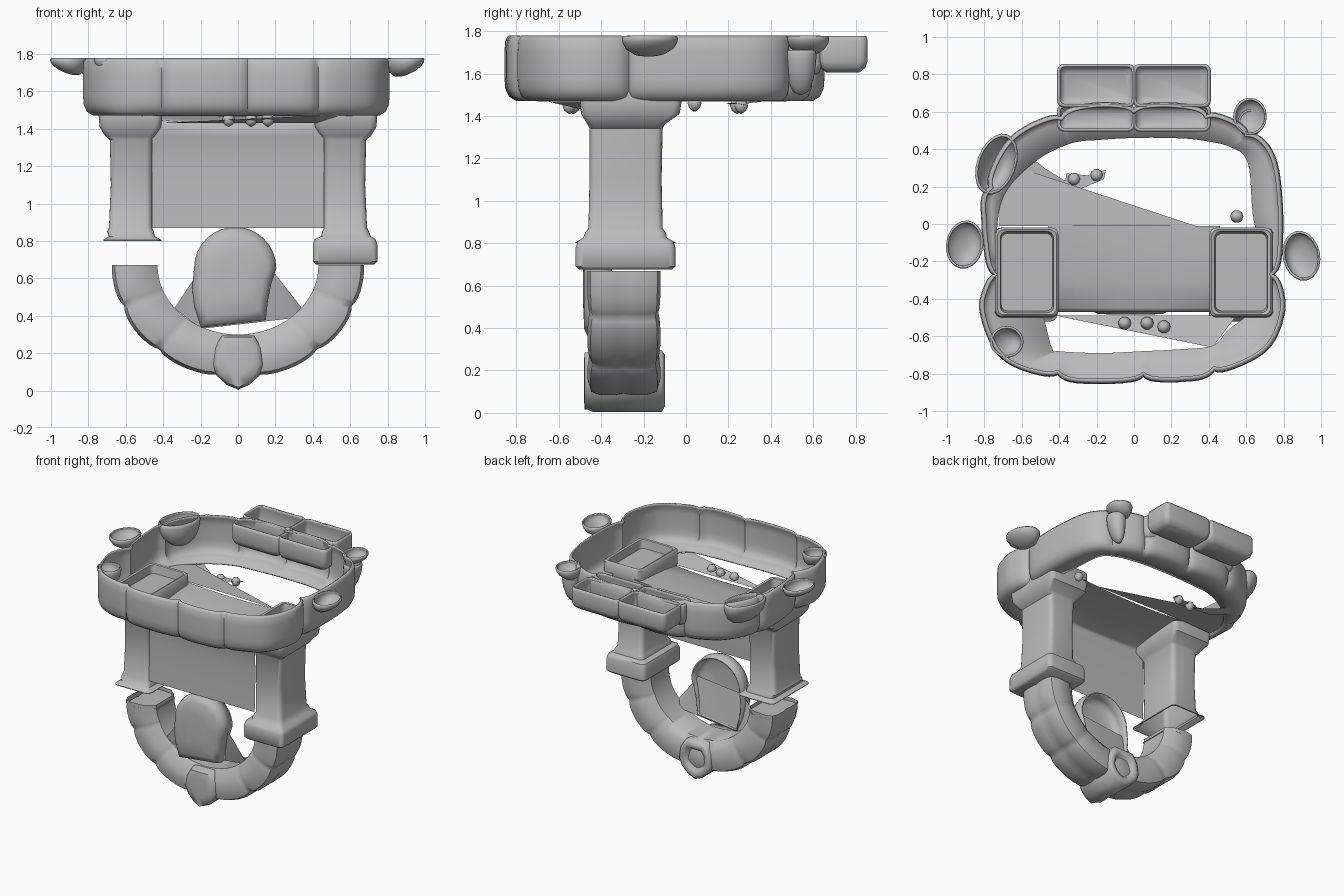
import bpy, bmesh, math
from mathutils import Vector

if "Cube" in bpy.data.objects:
    bpy.data.objects.remove(bpy.data.objects["Cube"])

stone = bpy.data.materials.new("grey stone")
stone.diffuse_color = (0.5, 0.5, 0.5, 1)
stone.use_nodes = True
stone.node_tree.nodes["Principled BSDF"].inputs["Base Color"].default_value = stone.diffuse_color


def make(name, verts, faces, thick=0.0, angle=40):
    me = bpy.data.meshes.new(name)
    me.from_pydata([tuple(v) for v in verts], [], faces)
    bm = bmesh.new()
    bm.from_mesh(me)
    bmesh.ops.recalc_face_normals(bm, faces=bm.faces)
    bm.to_mesh(me)
    bm.free()
    ob = bpy.data.objects.new(name, me)
    bpy.context.collection.objects.link(ob)
    me.materials.append(stone)
    if thick:
        m = ob.modifiers.new("Thickness", 'SOLIDIFY')
        m.thickness = thick
        m.offset = 0
    bpy.ops.object.select_all(action='DESELECT')
    ob.select_set(True)
    bpy.context.view_layer.objects.active = ob
    bpy.ops.object.shade_smooth_by_angle(angle=math.radians(angle))
    return ob


def loft(name, rings, loop=False, around=True, cap0=False, cap1=False, thick=0.0, angle=40):
    n, k = len(rings[0]), len(rings)
    verts = [v for r in rings for v in r]
    faces = []
    for i in range(k if loop else k - 1):
        for j in range(n if around else n - 1):
            a, b, i2 = j, (j + 1) % n, (i + 1) % k
            faces.append((i * n + a, i * n + b, i2 * n + b, i2 * n + a))
    if cap0:
        faces.append(tuple(range(n)))
    if cap1:
        faces.append(tuple(range((k - 1) * n, k * n)))
    return make(name, verts, faces, thick, angle)


def round_rect(x0, x1, y0, y1, z, r):
    pts = []
    for cx, cy, a0 in ((x1 - r, y1 - r, 0), (x0 + r, y1 - r, 90), (x0 + r, y0 + r, 180), (x1 - r, y0 + r, 270)):
        for s in range(5):
            a = math.radians(a0 + s * 22.5)
            pts.append((cx + r * math.cos(a), cy + r * math.sin(a), z))
    return pts


def catmull(a, b, c, d, t):
    return 0.5 * (2 * b + (c - a) * t + (2 * a - 5 * b + 4 * c - d) * t * t + (3 * b - a - 3 * c + d) * t ** 3)


# Upper rim: outer x, y, floor edge x, y, joint flag
nodes = [(-.41, -.83, -.40, -.68, 1), (-.18, -.85, -.18, -.69, 0), (.05, -.84, .05, -.68, 1), (.24, -.84, .24, -.67, 0),
         (.43, -.81, .42, -.65, 1), (.70, -.68, .50, -.57, 0), (.80, -.48, .64, -.45, 0), (.79, -.27, .72, -.27, 1.6),
         (.79, .10, .64, .02, 0), (.75, .36, .61, .32, 0), (.63, .50, .52, .41, 1), (.40, .61, .34, .45, 1),
         (.20, .645, .18, .46, 0), (0, .64, 0, .46, 1), (-.20, .645, -.18, .45, 0), (-.40, .60, -.34, .43, 1),
         (-.66, .46, -.52, .34, 0), (-.80, .20, -.68, .18, 1), (-.81, 0, -.73, 0, 0), (-.79, -.27, -.72, -.27, 1.4),
         (-.82, -.47, -.52, -.42, 0), (-.70, -.72, -.44, -.66, 0)]
N, S = len(nodes), 12
rings = []
for i in range(N):
    q = [nodes[(i + k) % N] for k in (-1, 0, 1, 2)]
    P = [Vector(p[:2]) for p in q]
    Q = [Vector(p[2:4]) for p in q]
    for s in range(S):
        t = s / S
        o, inn = catmull(*P, t), catmull(*Q, t)
        g = .028 * max(q[1][4] * math.exp(-t / .13), q[2][4] * math.exp(-(1 - t) / .13))
        d = (inn - o).normalized()
        ring = []
        for off, z in ((.018, 1.775), (.004, 1.755), (0, 1.70), (0, 1.58), (.004, 1.53), (.02, 1.495), (.05, 1.477)):
            p = o + d * (off + g)
            ring.append((p.x, p.y, z))
        ring.append((inn.x, inn.y, 1.475))
        rings.append(ring)
loft("upper_rim", rings, loop=True, around=False, thick=.012, angle=60)


# Open trays behind the rim
def tray(name, x0, x1, y0, y1, zb, zt):
    r = [round_rect(x0 + i, x1 - i, y0 + i, y1 - i, z, .03)
         for i, z in ((.006, zt), (0, zt - .02), (0, zb + .05), (.01, zb + .02), (.035, zb))]
    loft(name, r, cap1=True, thick=.012, angle=60)


for x0, x1 in ((-.405, 0), (0, .405)):
    tray("back_tray", x0, x1, .63, .85, 1.61, 1.775)
    tray("inner_tray", x0, x1, .50, .635, 1.59, 1.76)


# Columns with recessed tops
def column(name, sign, levels):
    rs = []
    for z, a, b, y0, y1 in levels:
        x0, x1 = sorted((sign * a, sign * b))
        rs.append(round_rect(x0, x1, y0, y1, z, .035))
    return loft(name, rs, cap0=sign > 0, cap1=True, angle=45)


upper = [(.85, .45, .70, -.475, -.095), (.87, .46, .69, -.46, -.11), (1.10, .46, .68, -.455, -.115),
         (1.34, .455, .685, -.455, -.11), (1.36, .44, .71, -.465, -.10), (1.41, .41, .74, -.495, -.03),
         (1.47, .405, .745, -.50, -.02), (1.56, .405, .74, -.495, -.02), (1.57, .415, .73, -.485, -.03),
         (1.565, .43, .715, -.475, -.04), (1.50, .435, .71, -.465, -.05)]
column("right_column", 1, [(.675, .415, .73, -.505, -.065), (.69, .40, .745, -.52, -.05), (.78, .40, .745, -.52, -.05),
                           (.81, .41, .735, -.51, -.06), (.825, .445, .71, -.485, -.09)] + upper)
column("left_column", -1, [(.80, .41, .72, -.52, -.05), (.805, .41, .72, -.52, -.05), (.825, .445, .69, -.485, -.09)] + upper)

# Lower arch made of bulging blocks
joints = [0, 22, 50, 82, 98, 130, 158, 180]
section = [(0, -.40), (0, -.18), (.25, -.13), (.7, -.12), (.93, -.135), (1, -.18), (1.0, -.26), (.97, -.295),
           (1.0, -.33), (1, -.41), (.93, -.45), (.7, -.465), (.3, -.455)]
rings = []
for k in range(91):
    deg = k * 2
    a = math.radians(deg)
    g = max(math.exp(-abs(deg - j) / 4.0) for j in joints[1:-1])
    inner = Vector((.43 * math.cos(a), .67 - .37 * math.sin(a)))
    outer = Vector((.675 * math.cos(a), .67 - .605 * math.sin(a)))
    r = []
    for f, y in section:
        f2 = .5 + (f - .5) * (1 - .16 * g) if f > .5 else f
        p = inner.lerp(outer, f2)
        r.append((p.x, -.295 + (y + .295) * (1 - .06 * g), p.y))
    rings.append(r)
loft("lower_arch", rings, cap0=True, angle=50)
# sloping plug just inside the open left end
make("arch_end", [(x * .98, y, z - .03) for x, y, z in rings[-1]], [tuple(range(len(section)))])

# Keystone with a rounded front and a hollow back
half = [(.0, .005), (.06, .03), (.115, .08), (.14, .14), (.125, .23), (.085, .295)]
outline = half + [(-x, z) for x, z in reversed(half[1:])]
rings = []
for y, s in ((-.482, .5), (-.478, .8), (-.465, .93), (-.44, 1), (-.115, 1), (-.10, .85), (-.11, .62), (-.16, .35)):
    rings.append([(x * s, y, .16 + (z - .16) * max(s, .93 if y < -.47 else 0) if s > .5 else .16 + (z - .16) * s)
                  for x, z in outline])
loft("keystone", rings, cap0=True, cap1=True, angle=60)

# Thin panel between the columns, bending back into the deck
cols = [-.46 + .92 * i / 12 for i in range(13)]
sheet = [(-.45, .87), (-.445, 1.0), (-.44, 1.2), (-.45, 1.36), (-.47, 1.42), (-.45, 1.45), (-.3, 1.47), (-.15, 1.485), (-.01, 1.49)]
loft("panel_and_deck", [[(x, y, z - .02 * (z > 1.44) * (1 - (x / .46) ** 2)) for x in cols] for y, z in sheet],
     around=False, angle=100)
make("back_deck_wedge", [(-.46, -.01, 1.49), (.33, -.01, 1.48), (-.52, .27, 1.47), (-.72, .34, 1.47), (-.72, -.01, 1.48)],
     [(0, 1, 2), (0, 2, 3, 4)])
make("front_deck_wedge", [(-.42, -.49, 1.43), (.42, -.49, 1.43), (.42, -.66, 1.47)], [(0, 1, 2)])
make("side_deck_wedge", [(.42, -.49, 1.43), (.54, -.50, 1.47), (.42, -.66, 1.47)], [(0, 1, 2)])

# Rounded hood inside the arch, open at the back
prof = [(.215 * math.cos(math.radians(a)), .655 + .215 * math.sin(math.radians(a))) for a in range(0, 181, 12)]
prof += [(-.225, .55), (-.215, .45), (-.18, .34), (.16, .38), (.17, .48), (.19, .58)]
hood = [[(-.015 + x * s, y, .62 + (z - .62) * s) for x, z in prof]
        for y, s in ((-.35, .97), (-.42, 1), (-.455, .96), (-.475, .80), (-.48, .4))]
loft("hood", hood, cap1=True, thick=.01, angle=60)
make("hood_skirt", [(.17, -.40, .66), (.35, -.40, .43), (.32, -.36, .39), (-.20, -.36, .33), (-.34, -.40, .44), (-.22, -.40, .62)],
     [(0, 1, 2), (0, 2, 3, 5), (3, 4, 5)])


# Small leaf shaped bowls on the rim
def bowl(name, x, y, rx, ry, depth, rot, top=1.775):
    rs = []
    c, s = math.cos(math.radians(rot)), math.sin(math.radians(rot))
    for f, d in ((.95, 0), (1, .12), (.97, .35), (.85, .65), (.6, .88), (.25, 1)):
        r = []
        for k in range(20):
            a = k * math.tau / 20
            u, v = rx * f * math.cos(a), ry * f * math.sin(a)
            # the bowl gets deeper towards the rim wall
            near = .75 - .3 * f * math.cos(a) * (1 if u * c * x >= 0 and math.cos(a) * x >= 0 else -1) * (1 if x * math.cos(a) >= 0 else -1) * (1 if x > 0 else -1)
            r.append((x + u * c - v * s, y + u * s + v * c, top - depth * d * near))
        rs.append(r)
    loft(name, rs, cap1=True, thick=.01, angle=60)


for b in ((-.905, -.11, .095, .125, .10, -10), (.895, -.17, .095, .13, .11, 12), (-.735, .32, .10, .165, .22, -20),
          (.62, .575, .085, .095, .10, 0), (-.68, -.63, .085, .08, .12, 0)):
    bowl("rim_bowl", *b)
bowl("rim_bowl_stem", .62, .54, .06, .07, .25, 0, 1.71)

# Hanging buds and twigs below the deck
for x, y, z in ((.07, -.53, 1.45), (.16, -.55, 1.45), (-.05, -.53, 1.45), (.55, .04, 1.46), (-.2, .26, 1.45), (-.32, .24, 1.45)):
    rs = [[(x + r * math.cos(k * math.tau / 10), y + r * math.sin(k * math.tau / 10), z + dz) for k in range(10)]
          for r, dz in ((.004, -.04), (.025, -.025), (.035, .0), (.022, .025), (.004, .03))]
    loft("bud", rs, cap0=True, cap1=True, angle=60)
make("twig", [(-.37, .22, 1.45), (-.28, .19, 1.46), (-.16, .24, 1.46), (-.15, .29, 1.45), (-.25, .26, 1.46), (-.36, .27, 1.45)],
     [(0, 1, 4, 5), (1, 2, 3, 4)])
make("side_twig", [(-.66, .33, 1.47), (-.58, .38, 1.47), (-.48, .30, 1.46), (-.35, .22, 1.45), (-.52, .22, 1.46)],
     [(0, 1, 2, 4), (2, 3, 4)])
